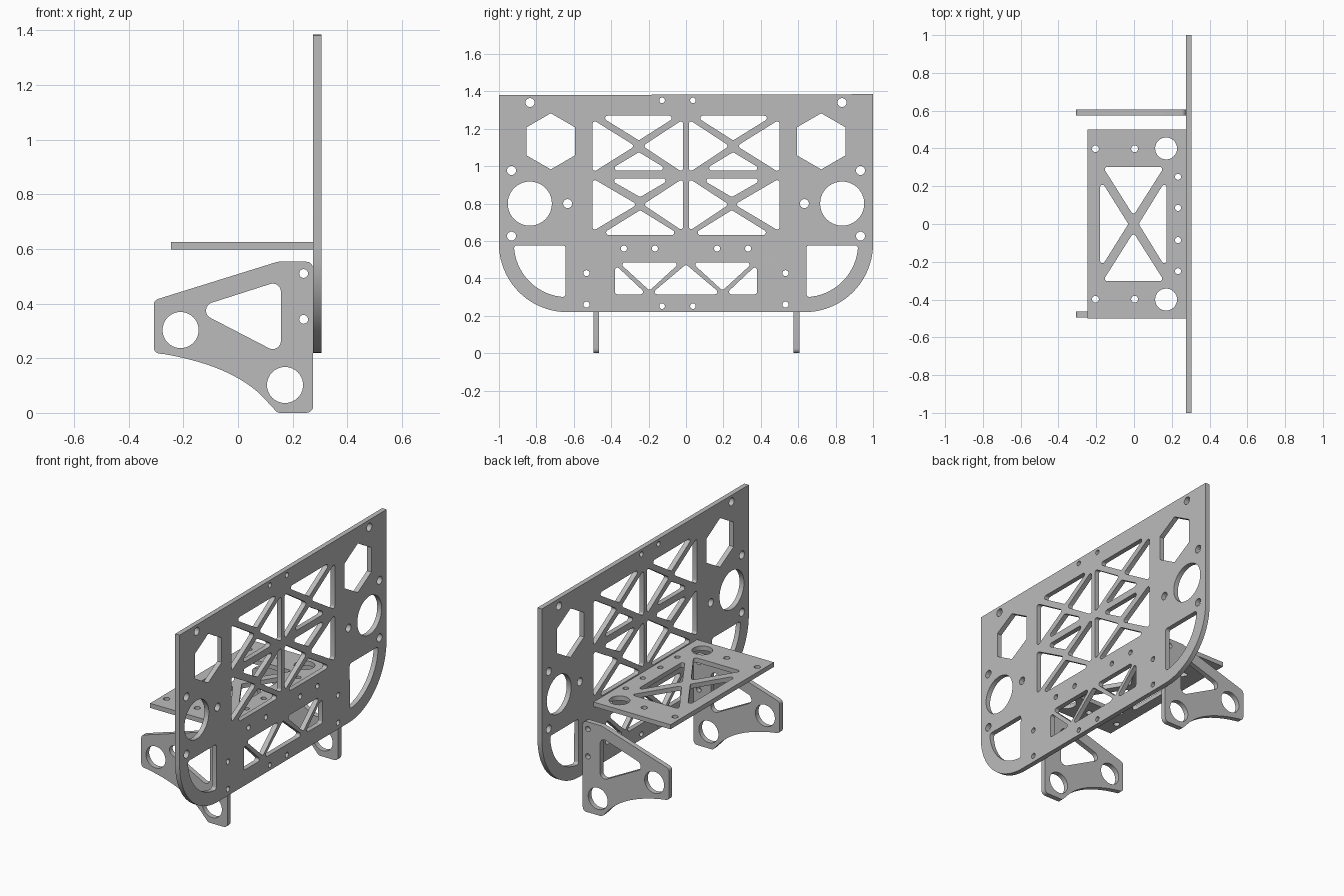
import bpy, bmesh, math
from mathutils import Vector, Matrix

if "Cube" in bpy.data.objects:
    bpy.data.objects.remove(bpy.data.objects["Cube"])

grey = bpy.data.materials.new("plain_grey")
grey.diffuse_color = (0.5, 0.5, 0.5, 1)
grey.use_nodes = True
grey.node_tree.nodes["Principled BSDF"].inputs["Base Color"].default_value = grey.diffuse_color


def arc(cx, cy, r, a0, a1, n):
    """Points along an arc, angles in degrees."""
    return [(cx + r * math.cos(math.radians(a0 + (a1 - a0) * i / n)),
             cy + r * math.sin(math.radians(a0 + (a1 - a0) * i / n))) for i in range(n + 1)]


def circle(cx, cy, r, n=40):
    return arc(cx, cy, r, 0, 360, n)[:-1]


def rounded(points, radius=0.0, n=5):
    """Polygon with filleted corners; a point may carry its own radius."""
    out, m = [], len(points)
    for i, p in enumerate(points):
        r = p[2] if len(p) > 2 else radius
        c = Vector(p[:2])
        if r == 0:
            out.append(tuple(c))
            continue
        a = (Vector(points[i - 1][:2]) - c).normalized()
        b = (Vector(points[(i + 1) % m][:2]) - c).normalized()
        half = a.angle(b) / 2
        centre = c + (a + b).normalized() * (r / math.sin(half))
        t = r / math.tan(half)
        s, e = c + a * t - centre, c + b * t - centre
        sweep = math.atan2(s.x * e.y - s.y * e.x, s.dot(e))
        for k in range(n + 1):
            out.append(tuple(centre + Matrix.Rotation(sweep * k / n, 2) @ s))
    return out


def mirror(loop):
    return [(-p[0], *p[1:]) for p in loop]


def plate(name, loops, thickness, place):
    """Flat plate: the first loop is the outline, the others are holes."""
    cu = bpy.data.curves.new(name + "_profile", 'CURVE')
    cu.dimensions, cu.fill_mode, cu.extrude = '2D', 'BOTH', thickness / 2
    for loop in loops:
        sp = cu.splines.new('POLY')
        sp.points.add(len(loop) - 1)
        for pt, (u, v) in zip(sp.points, loop):
            pt.co = (u, v, 0, 1)
        sp.use_cyclic_u = True
    tmp = bpy.data.objects.new(name + "_profile", cu)
    bpy.context.collection.objects.link(tmp)
    dg = bpy.context.evaluated_depsgraph_get()
    me = bpy.data.meshes.new_from_object(tmp.evaluated_get(dg))
    bpy.data.objects.remove(tmp)
    bpy.data.curves.remove(cu)
    bm = bmesh.new()
    bm.from_mesh(me)
    bmesh.ops.remove_doubles(bm, verts=bm.verts, dist=1e-5)
    for v in bm.verts:
        v.co = place(*v.co)
    bmesh.ops.recalc_face_normals(bm, faces=bm.faces)
    bm.to_mesh(me)
    bm.free()
    me.name = name
    me.materials.clear()
    me.materials.append(grey)
    ob = bpy.data.objects.new(name, me)
    bpy.context.collection.objects.link(ob)
    bpy.ops.object.select_all(action='DESELECT')
    ob.select_set(True)
    bpy.context.view_layer.objects.active = ob
    bpy.ops.object.shade_smooth_by_angle(angle=math.radians(30))


# --- Upright plate (u = y, v = z) ---
outline = ([(1, 1.385), (-1, 1.38)] + arc(-0.635, 0.585, 0.365, 180, 270, 20)
           + arc(0.635, 0.585, 0.365, 270, 360, 20))
half = []                                        # holes mirrored across the middle
for y, z, r in [(-.834, 1.34, .024), (-.933, .977, .024), (-.633, .80, .024),
                (-.933, .626, .024), (-.332, .56, .016), (-.166, .56, .016),
                (-.532, .428, .016), (-.532, .26, .016), (-.835, .80, .118)]:
    half.append(circle(y, z, r))
half.append([(-.723 + .15 * math.sin(math.radians(60 * k)),
              1.133 + .15 * math.cos(math.radians(60 * k))) for k in range(6)])
# curved corner window
bow = arc(-.635, .585, .285, 181.6, 268, 16)
bow[0], bow[-1] = (*bow[0], .015), (*bow[-1], .015)
half.append(rounded(bow + [(-.644, .577, .015)]))
# truss windows
for tri in [
    [(-.465, 1.27), (-.045, 1.27), (-.252, 1.138)],
    [(-.5, 1.25), (-.5, .965), (-.272, 1.108)],
    [(-.015, 1.25), (-.015, .965), (-.232, 1.108)],
    [(-.415, .977), (-.09, .977), (-.252, 1.075)],
    [(-.42, .935), (-.075, .935), (-.245, .835)],
    [(-.5, .935), (-.5, .652), (-.26, .795)],
    [(-.015, .935), (-.015, .652), (-.23, .795)],
    [(-.46, .632), (-.03, .632), (-.245, .765)],
    [(-.38, .475), (-.38, .315), (-.21, .315)],
    [(-.36, .486), (-.03, .486), (-.195, .335)],
]:
    half.append(rounded(tri, .013))
single = [circle(y, z, .015) for y in (-.128, .037) for z in (1.352, .252)]
single.append(rounded([(-.19, .315), (.19, .315), (0, .475)], .013))
plate("upright_plate", [outline] + half + [mirror(h) for h in half] + single,
      .03, lambda u, v, w: (.29 + w, u, v))

# --- Shelf (u = x, v = y) ---
loops = [[(-.245, -.5), (.275, -.5), (.275, .5), (-.245, .5)]]
for s in (1, -1):
    loops += [circle(.17, .4 * s, .058), circle(-.204, .398 * s, .018),
              circle(.003, .398 * s, .018), circle(.233, .25 * s, .016),
              circle(.233, .085 * s, .016),
              rounded([(-.165, .302 * s), (.16, .302 * s), (-.003, .045 * s)], .013)]
for e, t in ((-.18, -.03), (.173, .025)):
    loops.append(rounded([(e, .24), (e, -.24), (t, 0)], .013))
plate("shelf", loops, .028, lambda u, v, w: (u, v, .611 + w))

# --- Side brackets (u = x, v = z) ---
a, c, b = Vector((-.27, .215)), Vector((.005, .168)), Vector((.115, .032))
curve = [tuple(a * (1 - t) ** 2 + c * 2 * t * (1 - t) + b * t * t)
         for t in (k / 16 for k in range(17))]
outline = rounded([(.275, 0, .025), (.275, .553, .025), (.145, .553, .04),
                   (-.308, .412, .022), (-.308, .219, .022)] + curve + [(.145, 0, .02)])
holes = [circle(-.21, .303, .066), circle(.172, .102, .066),
         circle(.24, .51, .016), circle(.24, .342, .016),
         rounded([(-.165, .381), (.157, .484), (.157, .214)], .03, 8)]
for name, y in (("side_bracket_front", -.48), ("side_bracket_back", .59)):
    plate(name, [outline] + holes, .031, lambda u, v, w: (u, y + w, v))
